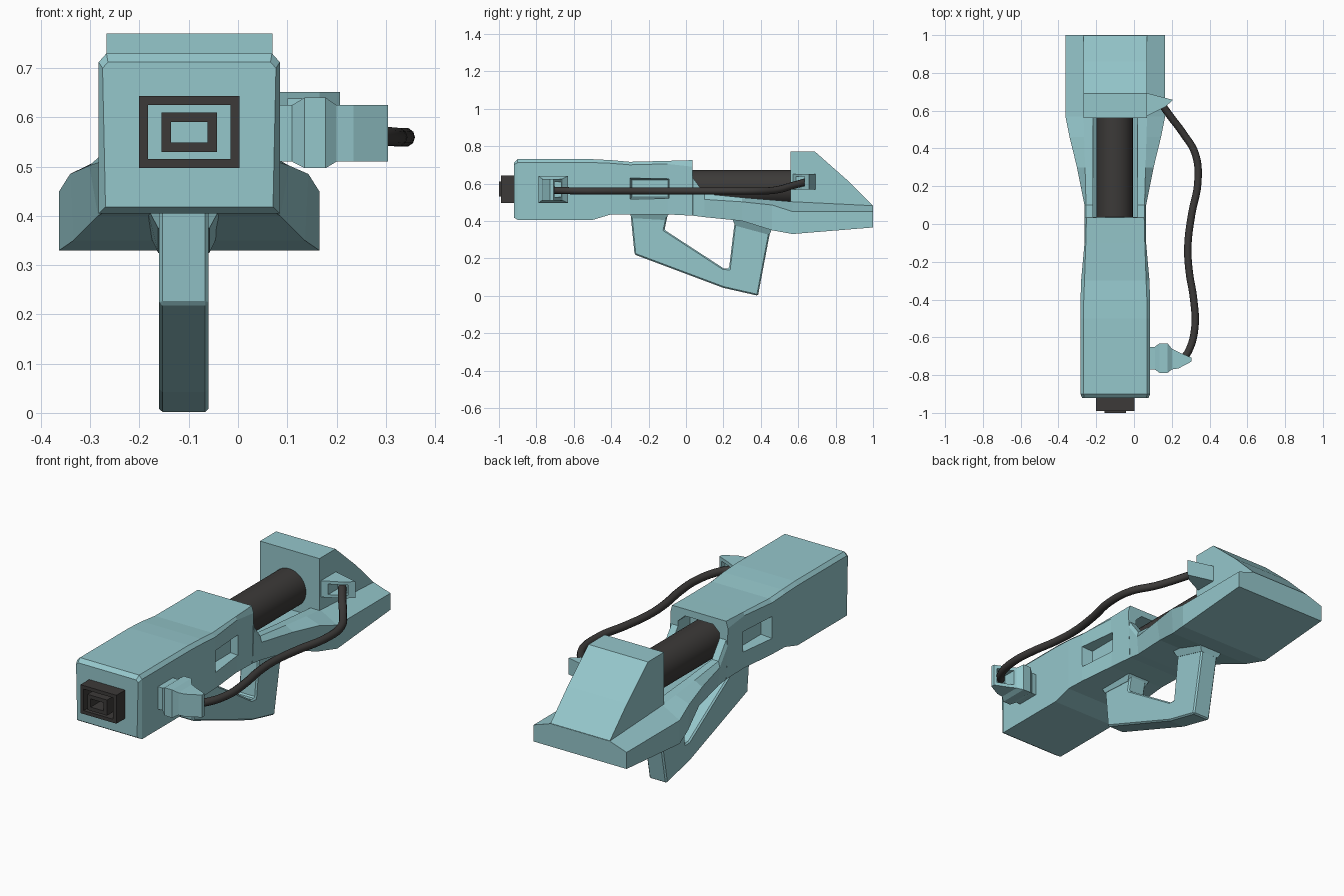
import bpy, bmesh, math
from mathutils import Vector

if "Cube" in bpy.data.objects:
    bpy.data.objects.remove(bpy.data.objects["Cube"])

CX = -0.099  # centre line of the body


def material(name, rgb):
    m = bpy.data.materials.new(name)
    m.diffuse_color = (*rgb, 1)
    m.use_nodes = True
    m.node_tree.nodes["Principled BSDF"].inputs["Base Color"].default_value = m.diffuse_color
    return m


TEAL = material("teal_shell", (0.30, 0.57, 0.60))
DARK = material("dark_rubber", (0.045, 0.042, 0.04))


def loft(name, rings, mat=TEAL, closed=False):
    """Skin a list of equal-length rings; cap the ends unless closed."""
    bm = bmesh.new()
    vs = [[bm.verts.new(p) for p in r] for r in rings]
    n = len(rings[0])
    for a in range(len(vs) if closed else len(vs) - 1):
        r, s = vs[a], vs[(a + 1) % len(vs)]
        for i in range(n):
            j = (i + 1) % n
            bm.faces.new((r[i], r[j], s[j], s[i]))
    if not closed:
        bm.faces.new(vs[0])
        bm.faces.new(vs[-1][::-1])
    bmesh.ops.recalc_face_normals(bm, faces=bm.faces)
    me = bpy.data.meshes.new(name)
    bm.to_mesh(me)
    bm.free()
    me.materials.append(mat)
    ob = bpy.data.objects.new(name, me)
    bpy.context.collection.objects.link(ob)
    return ob


def prism(name, pts, axis, lo, hi, mat=TEAL):
    """Extrude a 2D outline along x (y,z), y (x,z) or z (x,y)."""
    def put(p, t):
        return {"x": (t, p[0], p[1]), "y": (p[0], t, p[1]), "z": (p[0], p[1], t)}[axis]
    return loft(name, [[put(p, t) for p in pts] for t in (lo, hi)], mat)


def rect(a0, a1, b0, b1):
    return [(a0, b0), (a1, b0), (a1, b1), (a0, b1)]


def activate(ob):
    bpy.ops.object.select_all(action="DESELECT")
    ob.select_set(True)
    bpy.context.view_layer.objects.active = ob


def cut(ob, cutter):
    cutter.hide_render = True
    mod = ob.modifiers.new("cut", "BOOLEAN")
    mod.operation, mod.solver, mod.object = "DIFFERENCE", "EXACT", cutter
    activate(ob)
    bpy.ops.object.modifier_apply(modifier=mod.name)
    bpy.data.objects.remove(cutter)


def bevel(ob, width):
    mod = ob.modifiers.new("bevel", "BEVEL")
    mod.width, mod.segments = width, 1
    mod.limit_method, mod.angle_limit = "ANGLE", math.radians(30)


# Body: receiver running back into the open tray and the flared stock base
# y, bottom half-width, side half-width, top half-width, z bottom, z side, z top
stations = [
    (-0.92, .170, .176, .165, .418, .700, .712),
    (-0.90, .184, .184, .168, .405, .712, .730),
    (-0.50, .184, .184, .168, .405, .712, .730),
    (-0.40, .184, .184, .167, .435, .708, .725),
    (-0.30, .180, .181, .163, .435, .700, .716),
    (-0.10, .160, .163, .156, .435, .705, .721),
    (0.035, .155, .163, .153, .428, .690, .725),
    (0.037, .155, .163, .155, .428, .600, .630),
    (0.10, .155, .163, .155, .420, .515, .545),
    (0.30, .185, .203, .160, .400, .502, .525),
    (0.46, .235, .242, .165, .350, .485, .512),
    (0.57, .264, .264, .168, .330, .450, .503),
    (1.00, .264, .264, .168, .365, .450, .482),
]
body = loft("body", [
    [(CX - wb, y, zb), (CX + wb, y, zb), (CX + w, y, zs),
     (CX + wt, y, zt), (CX - wt, y, zt), (CX - w, y, zs)]
    for y, wb, w, wt, zb, zs, zt in stations])

# Octagonal channel for the inner cylinder, open above the tray
channel = [(CX + sx * x, z) for sx, side in ((1, 1), (-1, -1))
           for x, z in [(.075, .465), (.118, .50), (.118, .655), (.08, .69)][::side]]
cut(body, prism("channel_cutter", channel, "y", -0.06, 0.562))

# Side windows, recessed and tapering inward
for s in (1, -1):
    cut(body, loft("window_cutter", [
        [(CX + s * x, y, z) for y, z in rect(-.30 + d, -.085 - d, .515 + d, .63 - d)]
        for x, d in ((.20, -.003), (.125, .012))]))

# Stock block with sloping back
prism("stock_block", [(.56, .44), (.56, .77), (.69, .77), (.86, .62), (.998, .483), (.99, .44)],
      "x", -.267, .07)

# Inner cylinder
bpy.ops.mesh.primitive_cylinder_add(vertices=32, radius=.096, depth=.64,
                                    location=(CX - .003, .26, .577),
                                    rotation=(math.pi / 2, 0, 0))
cyl = bpy.context.object
cyl.name = "inner_cylinder"
cyl.data.materials.append(DARK)
bpy.ops.object.shade_smooth_by_angle(angle=math.radians(35))


# Muzzle: two nested square tubes
def square_tube(name, hx, hz, wall, front):
    rings = []
    for y, d in ((-.915, 0), (front, 0), (front, wall), (-.915, wall)):
        rings.append([(CX + x, y, .57 + z)
                      for x, z in rect(-hx + d, hx - d, -hz + d, hz - d)])
    return loft(name, rings, DARK, closed=True)


square_tube("muzzle_outer", .102, .073, .018, -.99)
square_tube("muzzle_inner", .056, .040, .019, -1.0)

# Loop handle with trigger guard
GX = -.11
handle = prism("handle", [
    (-.297, .445), (-.275, .22), (.20, .042), (.385, 0), (.455, .37), (.262, .41),
    (.23, .145), (.20, .147), (-.115, .352), (-.095, .445)], "x", GX - .05, GX + .05)
bevel(handle, .007)


# Flared collars where the handle meets the body
def collar(name, low, high):
    loft(name, [[(GX + s * hx, y, z) for s, (y, z) in
                 ((-1, a), (1, a), (1, b), (-1, b))] for hx, a, b in (low, high)])


collar("grip_collar", (.052, (.262, .375), (.447, .325)), (.076, (.245, .42), (.465, .375)))
collar("guard_collar", (.052, (-.293, .415), (-.115, .405)), (.068, (-.30, .445), (-.085, .445)))

# Front cable connector: stepped plug, wedge-shaped socket
# x, y range, z range
steps = [(.07, -.77, -.65, .51, .625), (.11, -.77, -.65, .51, .625),
         (.135, -.788, -.632, .497, .64), (.178, -.788, -.632, .497, .64),
         (.20, -.77, -.66, .51, .625), (.235, -.765, -.678, .51, .625),
         (.305, -.728, -.708, .51, .625)]
plug = loft("front_connector", [[(x, y, z) for y, z in rect(*r)] for x, *r in steps])
cut(plug, prism("socket_cutter", [(.212, -.63), (.297, -.68), (.285, -.722), (.212, -.735)],
                "z", .528, .607))

# Rear cable connector: hooded socket on the stock block
hood = prism("rear_connector", [(.05, .56), (.075, .575), (.165, .62), (.207, .657), (.05, .698)],
             "z", .568, .652)
cut(hood, prism("socket_cutter", [(.10, .56), (.185, .615), (.178, .65), (.10, .665)],
                "z", .583, .637))

# Cable
path = [(.25, -.722, .565), (.285, -.68, .563), (.322, -.55, .56), (.316, -.40, .56),
        (.292, -.25, .56), (.285, -.12, .56), (.305, .05, .56), (.338, .22, .56),
        (.325, .37, .56), (.26, .48, .565), (.185, .58, .592), (.14, .645, .61)]
cu = bpy.data.curves.new("cable", "CURVE")
cu.dimensions = "3D"
cu.bevel_depth, cu.bevel_resolution, cu.resolution_u = .0195, 3, 5
cu.use_fill_caps = True
sp = cu.splines.new("BEZIER")
sp.bezier_points.add(len(path) - 1)
for bp, p in zip(sp.bezier_points, path):
    bp.co = Vector(p)
    bp.handle_left_type = bp.handle_right_type = "AUTO"
cu.materials.append(DARK)
cable = bpy.data.objects.new("cable", cu)
bpy.context.collection.objects.link(cable)
activate(cable)
bpy.ops.object.convert(target="MESH")
bpy.ops.object.shade_smooth_by_angle(angle=math.radians(60))
